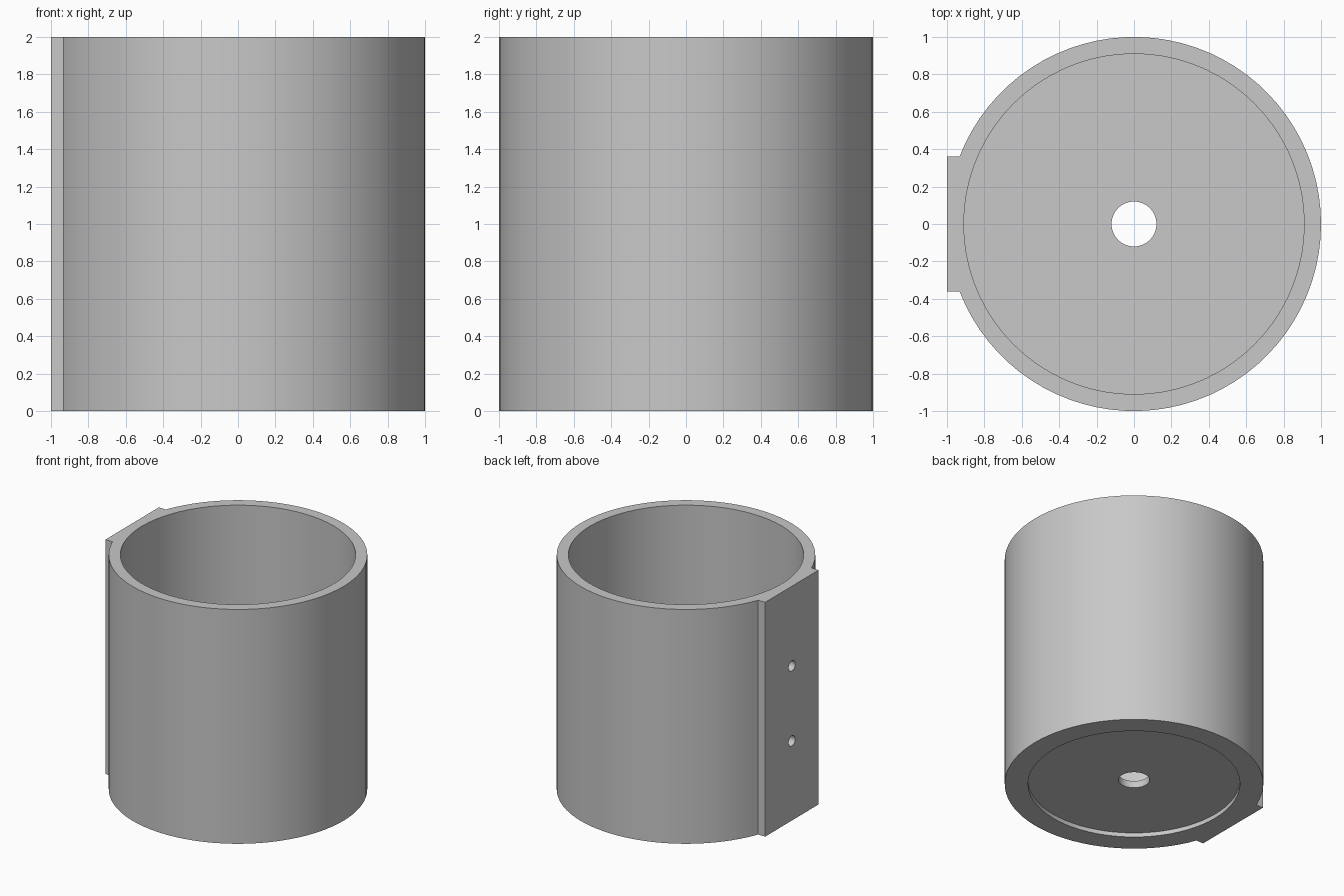
import bpy, bmesh, math

if "Cube" in bpy.data.objects:
    bpy.data.objects.remove(bpy.data.objects["Cube"])

SEG = 72
PAD = 0.36          # half width of the flat mounting pad
PAD_ANGLE = math.asin(PAD)

grey = bpy.data.materials.new("plain grey")
grey.diffuse_color = (0.58, 0.58, 0.58, 1)
grey.use_nodes = True
grey.node_tree.nodes["Principled BSDF"].inputs["Base Color"].default_value = grey.diffuse_color


def cutter(name, radius, depth, location, rotation=(0, 0, 0), sides=SEG):
    """Cylinder used to drill the body."""
    bpy.ops.mesh.primitive_cylinder_add(vertices=sides, radius=radius, depth=depth,
                                        location=location, rotation=rotation)
    ob = bpy.context.object
    ob.name = name
    ob.hide_render = True
    return ob


# Body outline: round arc closed by the flat mounting pad on the -x side
end = math.pi - PAD_ANGLE
outline = [(math.cos(a), math.sin(a))
           for a in (-end + 2 * end * i / SEG for i in range(SEG + 1))]
outline += [(-1, PAD), (-1, -PAD)]

bm = bmesh.new()
base = bm.faces.new([bm.verts.new((x, y, 0)) for x, y in outline])
top = bmesh.ops.extrude_face_region(bm, geom=[base])["geom"]
bmesh.ops.translate(bm, vec=(0, 0, 2),
                    verts=[g for g in top if isinstance(g, bmesh.types.BMVert)])
bmesh.ops.recalc_face_normals(bm, faces=bm.faces)
mesh = bpy.data.meshes.new("cup_body")
bm.to_mesh(mesh)
bm.free()
mesh.materials.append(grey)
body = bpy.data.objects.new("cup_body", mesh)
bpy.context.collection.objects.link(body)

# Cavity, underside recess, drain hole and two screw holes through the pad
FLOOR, RECESS = 0.095, 0.036
side = (0, math.pi / 2, 0)
cutters = [
    cutter("cavity_cutter", 0.91, 2.4, (0, 0, FLOOR + 1.2)),
    cutter("recess_cutter", 0.82, 0.4, (0, 0, RECESS - 0.2)),
    cutter("drain_cutter", 0.12, 0.6, (0, 0, 0.1), sides=48),
    cutter("lower_screw_cutter", 0.044, 0.5, (-1, 0, 0.68), side, 24),
    cutter("upper_screw_cutter", 0.044, 0.5, (-1, 0, 1.32), side, 24),
]

bpy.ops.object.select_all(action='DESELECT')
body.select_set(True)
bpy.context.view_layer.objects.active = body
for c in cutters:
    mod = body.modifiers.new(c.name, 'BOOLEAN')
    mod.operation = 'DIFFERENCE'
    mod.solver = 'EXACT'
    mod.object = c
    bpy.ops.object.modifier_apply(modifier=mod.name)
for c in cutters:
    bpy.data.objects.remove(c)

# Smooth round walls with sharp rims and pad corners
bpy.ops.object.shade_smooth_by_angle(angle=math.radians(20))
